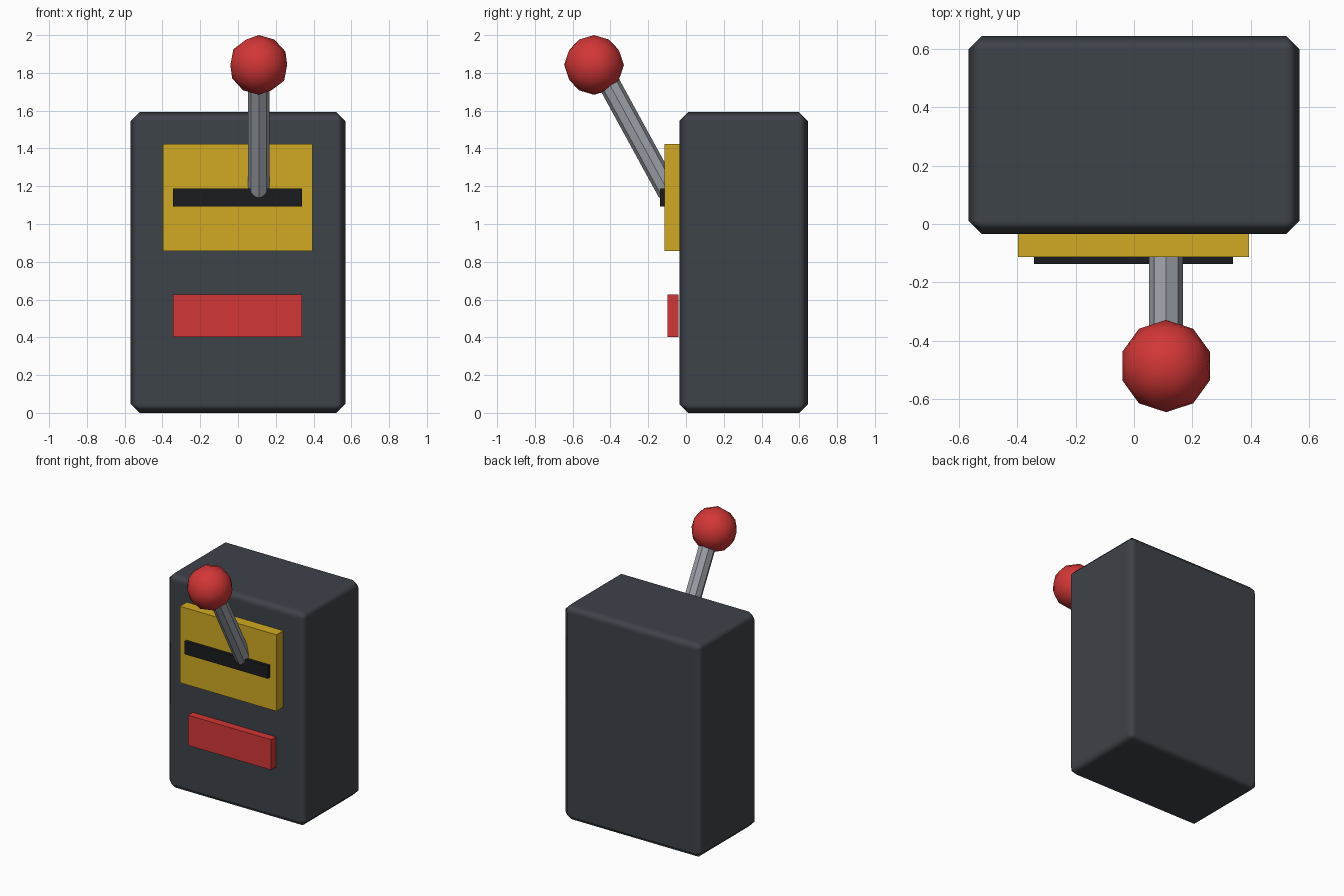
import bpy, bmesh, math
from mathutils import Matrix, Vector

if "Cube" in bpy.data.objects:
    bpy.data.objects.remove(bpy.data.objects["Cube"])


def material(name, rgb):
    m = bpy.data.materials.new(name)
    m.diffuse_color = (*rgb, 1)
    m.use_nodes = True
    m.node_tree.nodes["Principled BSDF"].inputs["Base Color"].default_value = m.diffuse_color
    return m


CHARCOAL = material("charcoal", (0.048, 0.056, 0.068))
YELLOW = material("yellow", (0.64, 0.40, 0.016))
RED = material("red", (0.65, 0.037, 0.037))
BLACK = material("black", (0.011, 0.012, 0.014))
STEEL = material("steel", (0.35, 0.376, 0.413))


def make(name, bm, mat, smooth=False):
    me = bpy.data.meshes.new(name)
    for f in bm.faces:
        f.smooth = smooth
    bm.to_mesh(me)
    bm.free()
    me.materials.append(mat)
    ob = bpy.data.objects.new(name, me)
    bpy.context.collection.objects.link(ob)
    return ob


def box(name, x, y, z, mat, smooth=False):
    """Box from (min, max) pairs."""
    lo, hi = Vector((x[0], y[0], z[0])), Vector((x[1], y[1], z[1]))
    bm = bmesh.new()
    mtx = Matrix.Translation((lo + hi) / 2) @ Matrix.Diagonal((*(hi - lo), 1))
    bmesh.ops.create_cube(bm, size=1, matrix=mtx)
    return make(name, bm, mat, smooth)


# Cabinet with chamfered edges, smooth across the chamfer only
body = box("cabinet", (-0.568, 0.568), (-0.034, 0.645), (0.0, 1.592), CHARCOAL, True)
bev = body.modifiers.new("chamfer", 'BEVEL')
bev.width = 0.046
bev.segments = 1
bev.limit_method = 'NONE'
bev.harden_normals = True

# Front panels
box("display_panel", (-0.397, 0.394), (-0.113, -0.02), (0.858, 1.424), YELLOW)
box("slot", (-0.343, 0.340), (-0.137, -0.10), (1.093, 1.188), BLACK)
box("lower_panel", (-0.343, 0.340), (-0.097, -0.041), (0.402, 0.626), RED)

# Lever shaft: eight sides, leaning forward
X, TILT, LENGTH = 0.110, 0.5, 0.76
bm = bmesh.new()
mtx = (Matrix.Translation((X, -0.092, 1.167)) @ Matrix.Rotation(TILT, 4, 'X')
       @ Matrix.Translation((0, 0, LENGTH / 2)))
bmesh.ops.create_cone(bm, cap_ends=True, segments=8, radius1=0.058, radius2=0.058,
                      depth=LENGTH, matrix=mtx)
make("lever_shaft", bm, STEEL)

# Lever knob
bm = bmesh.new()
bmesh.ops.create_icosphere(bm, subdivisions=2, radius=0.158,
                           matrix=Matrix.Translation((X, -0.487, 1.842)))
make("lever_knob", bm, RED, True)
